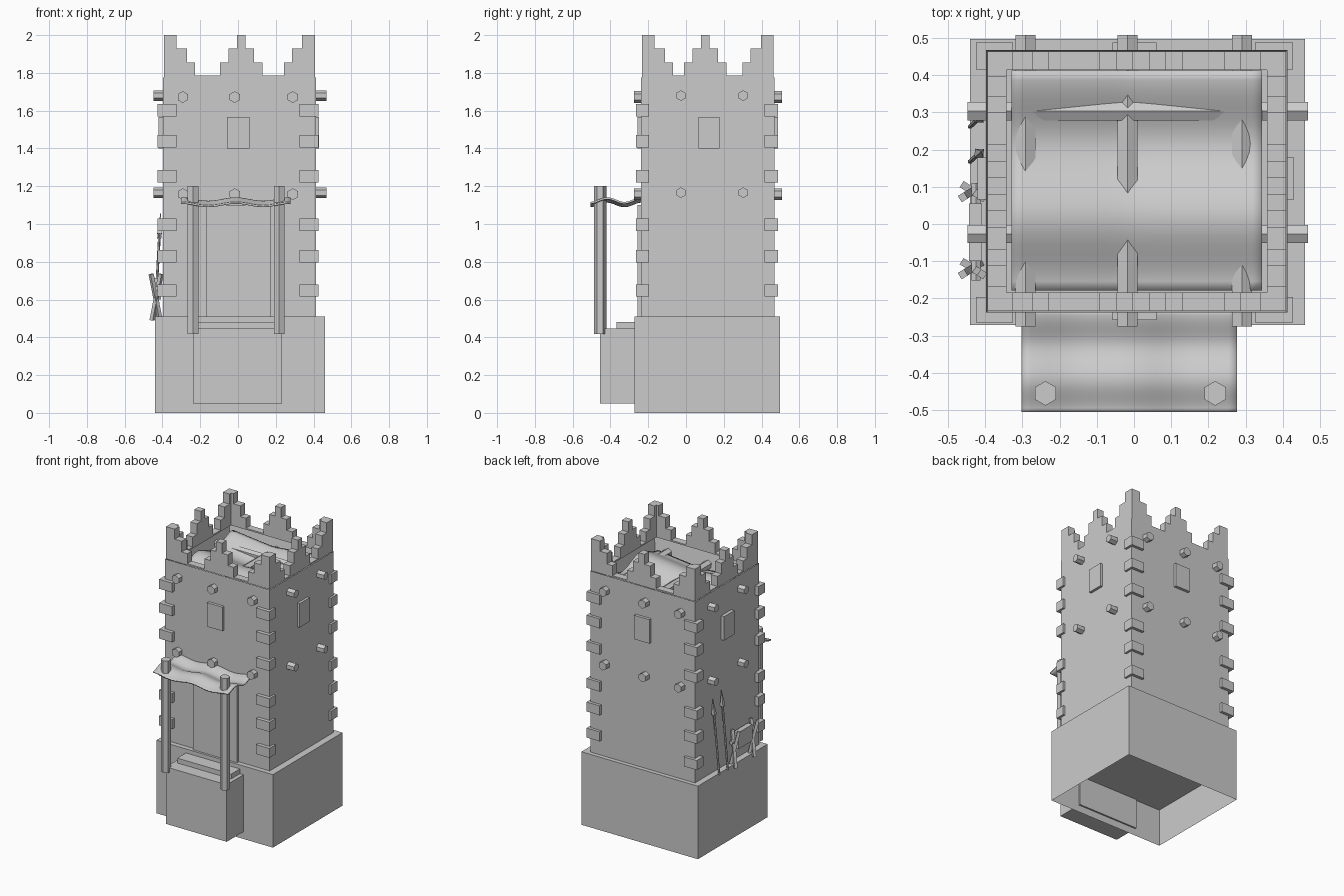
import bpy, bmesh, math
from mathutils import Vector

if "Cube" in bpy.data.objects:
    bpy.data.objects.remove(bpy.data.objects["Cube"], do_unlink=True)

stone = bpy.data.materials.new("plain_grey")
stone.use_nodes = True
GREY = (0.6, 0.6, 0.6, 1)
stone.diffuse_color = GREY
stone.node_tree.nodes["Principled BSDF"].inputs["Base Color"].default_value = GREY


def finish(name, bm):
    bmesh.ops.recalc_face_normals(bm, faces=bm.faces)
    mesh = bpy.data.meshes.new(name)
    bm.to_mesh(mesh)
    bm.free()
    mesh.materials.append(stone)
    obj = bpy.data.objects.new(name, mesh)
    bpy.context.collection.objects.link(obj)
    return obj


def add_box(bm, x, y, z):
    """Add a box from (min, max) pairs and return its vertices."""
    verts = bmesh.ops.create_cube(bm, size=1)["verts"]
    for v in verts:
        v.co = [(a + b) / 2 + c * (b - a) for (a, b), c in zip((x, y, z), v.co)]
    return verts


def box(name, x, y, z):
    bm = bmesh.new()
    add_box(bm, x, y, z)
    return finish(name, bm)


def rod(name, start, end, r1, r2=None, sides=6, turn=0.0):
    """Straight prism or cone between two points."""
    start, end = Vector(start), Vector(end)
    d = end - start
    bm = bmesh.new()
    bmesh.ops.create_cone(bm, cap_ends=True, segments=sides, radius1=r1,
                          radius2=r1 if r2 is None else r2, depth=d.length)
    obj = finish(name, bm)
    obj.rotation_mode = 'QUATERNION'
    spin = Vector((0, 0, 1)).rotation_difference(Vector((0, 0, 1)))
    spin.rotate(Vector((0, 0, 1)).to_track_quat('Z', 'Y'))
    track = d.to_track_quat('Z', 'Y')
    obj.rotation_quaternion = track
    obj.location = (start + end) / 2
    if turn:
        for v in obj.data.vertices:
            x, y = v.co.x, v.co.y
            v.co.x = x * math.cos(turn) - y * math.sin(turn)
            v.co.y = x * math.sin(turn) + y * math.cos(turn)
    return obj


def cloth(name, x, y, height, nx=24, ny=24, thick=0.012):
    """Wavy smooth sheet over a rectangle."""
    bm = bmesh.new()
    bmesh.ops.create_grid(bm, x_segments=nx, y_segments=ny, size=0.5)
    for v in bm.verts:
        px = (x[0] + x[1]) / 2 + v.co.x * (x[1] - x[0])
        py = (y[0] + y[1]) / 2 + v.co.y * (y[1] - y[0])
        v.co = (px, py, height(px, py))
    for f in bm.faces:
        f.smooth = True
    obj = finish(name, bm)
    mod = obj.modifiers.new("thickness", 'SOLIDIFY')
    mod.thickness = thick
    mod.offset = 0
    return obj


# Main extents
X, Y = (-0.397, 0.412), (-0.238, 0.468)
CX, CY = 0.01, 0.108
TOP = 1.775

# Foundation, hollow underneath
bm = bmesh.new()
add_box(bm, (-0.44, 0.46), (-0.272, 0.497), (0, 0.51))
bm.normal_update()
under = min(bm.faces, key=lambda f: f.calc_center_median().z)
bmesh.ops.inset_region(bm, faces=[under], thickness=0.004)
for v in under.verts:
    v.co.z = 0.26
finish("foundation", bm)

# Tower walls, open at the top
bm = bmesh.new()
add_box(bm, X, Y, (0.5, TOP))
bm.normal_update()
roof = max(bm.faces, key=lambda f: f.calc_center_median().z)
bmesh.ops.inset_region(bm, faces=[roof], thickness=0.07)
for v in roof.verts:
    v.co.z = 1.55
finish("tower_walls", bm)

# Parapet: low ring plus stepped battlements
PX, PY, T = (X[0] + .004, X[1] - .004), (Y[0] + .004, Y[1] - .004), 0.05
LEVELS = (1.785, 1.855, 1.93, 2.0)


def wall_spans(lo, hi, mid, level):
    """Solid stretches of one parapet wall at a given step."""
    corner = (0.165, 0.122, 0.068)[level]
    half = (0.112, 0.067, 0.023)[level]
    return (lo, lo + corner), (mid - half, mid + half), (hi - corner, hi)


bm = bmesh.new()
sides_y = ((PY[0], PY[0] + T), (PY[1] - T, PY[1]))
sides_x = ((PX[0], PX[0] + T), (PX[1] - T, PX[1]))
for s in sides_y:
    add_box(bm, PX, s, (TOP, LEVELS[0]))
for s in sides_x:
    add_box(bm, s, PY, (TOP, LEVELS[0]))
for i in range(3):
    z = (LEVELS[i], LEVELS[i + 1])
    for s in sides_y:
        for span in wall_spans(*PX, 0.018, i):
            add_box(bm, span, s, z)
    for s in sides_x:
        for span in wall_spans(*PY, 0.102, i):
            add_box(bm, s, span, z)
finish("battlements", bm)

# Corner stones
for z in (0.648, 0.83, 0.995, 1.254, 1.437, 1.602):
    for x in ((-0.425, -0.325), (0.325, 0.427)):
        for y in ((-0.264, -0.196), (0.415, 0.488)):
            box("corner_stone", x, y, (z - 0.033, z + 0.033))

# Window shutters on all four walls
for y in ((-0.258, -0.23), (0.46, 0.488)):
    box("window", (-0.058, 0.06), y, (1.4, 1.567))
for x in ((-0.42, -0.39), (0.40, 0.43)):
    box("window", x, (0.066, 0.178), (1.4, 1.567))

# Beams running through the tower in two storeys
for z in (1.672, 1.158):
    for x in (-0.292, -0.017, 0.29):
        rod("beam_lengthwise", (x, -0.275, z), (x, 0.508, z), 0.031)
    for y in (-0.027, 0.303):
        rod("beam_crosswise", (-0.448, y, z + .008), (0.468, y, z + .008), 0.028)

# Sagging roof cloth
cloth("roof_cloth", (-0.329, 0.344), (-0.178, 0.412),
      lambda x, y: 1.685 + 0.03 * math.cos(2 * math.pi * (0.41 - y) / 0.39)
      + 0.11 * (math.hypot(x + 0.015, 0.03) - 0.03), thick=0.004)

# Doorway, door and steps
box("door", (-0.167, 0.172), (-0.256, -0.23), (0.5, 1.1))
box("lower_step", (-0.238, 0.232), (-0.456, -0.26), (0.05, 0.448))
box("upper_step", (-0.212, 0.205), (-0.367, -0.26), (0.44, 0.482))

# Awning on two posts
for x in (-0.238, 0.218):
    rod("awning_post", (x, -0.455, 0.418), (x, -0.455, 1.2), 0.033)
cloth("awning", (-0.302, 0.277), (-0.505, -0.232),
      lambda x, y: 1.115 + 0.012 * math.cos(2 * math.pi * (y + 0.235) / 0.182)
      + 0.009 * math.cos(2 * math.pi * (x + 0.012) / 0.29), thick=0.01)

# Spears leaning on the side wall
for low, high, top in ((0.262, 0.29, 1.03), (0.168, 0.195, 1.06)):
    a, b = Vector((-0.44, low, 0.5)), Vector((-0.41, high, top))
    neck = a.lerp(b, 0.8)
    rod("spear_shaft", a, neck, 0.007)
    rod("spear_head", neck, b, 0.017, 0.001, sides=4)

# Trestle with crossed legs
for y in (0.082, -0.125):
    for foot, head in ((-0.412, -0.46), (-0.455, -0.408)):
        rod("trestle_leg", (foot, y + .02, 0.49), (head, y - .01, 0.735),
            0.014, sides=4, turn=math.pi / 4)
box("trestle_panel", (-0.443, -0.408), (-0.1, 0.055), (0.6, 0.715))
rod("trestle_bar", (-0.425, -0.152, 0.66), (-0.425, 0.11, 0.66), 0.014)
